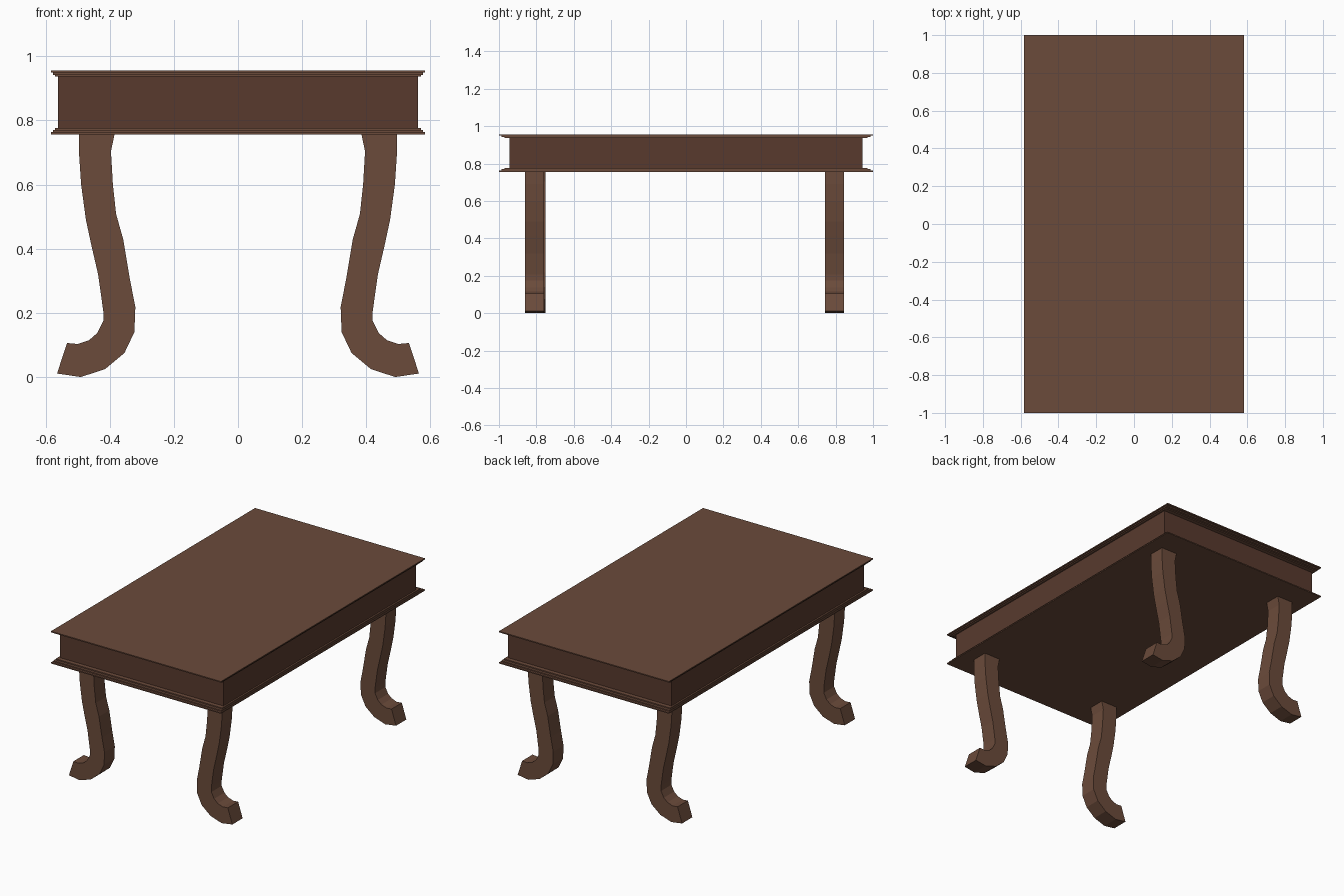
import bpy, bmesh

if "Cube" in bpy.data.objects:
    bpy.data.objects.remove(bpy.data.objects["Cube"])


def material(name, rgb):
    m = bpy.data.materials.new(name)
    m.diffuse_color = (*rgb, 1)
    m.use_nodes = True
    m.node_tree.nodes["Principled BSDF"].inputs["Base Color"].default_value = m.diffuse_color
    return m


wood = material("wood", (0.147, 0.070, 0.043))
dark_wood = material("dark_wood", (0.098, 0.042, 0.027))


def add_object(name, bm, mat):
    bmesh.ops.recalc_face_normals(bm, faces=bm.faces)
    me = bpy.data.meshes.new(name)
    bm.to_mesh(me)
    bm.free()
    me.materials.append(mat)
    ob = bpy.data.objects.new(name, me)
    bpy.context.collection.objects.link(ob)
    return ob


def loft(name, rings, mat):
    """Closed stack of rectangles, each given as (half x, half y, z)."""
    bm = bmesh.new()
    loops = [[bm.verts.new((sx * x, sy * y, z))
              for sx, sy in ((-1, -1), (1, -1), (1, 1), (-1, 1))]
             for x, y, z in rings]
    for a, b in zip(loops, loops[1:]):
        for i in range(4):
            j = (i + 1) % 4
            bm.faces.new((a[i], a[j], b[j], b[i]))
    bm.faces.new(loops[0])
    bm.faces.new(loops[-1])
    return add_object(name, bm, mat)


# Stepped mouldings above and below the apron
loft("table_top", [(0.571, 0.970, 0.936), (0.571, 0.970, 0.942),
                   (0.577, 0.986, 0.942), (0.577, 0.986, 0.949),
                   (0.583, 1.0, 0.949), (0.583, 1.0, 0.956)], wood)
loft("bottom_moulding", [(0.583, 1.0, 0.756), (0.583, 1.0, 0.763),
                         (0.577, 0.986, 0.763), (0.577, 0.986, 0.770),
                         (0.571, 0.970, 0.770), (0.571, 0.970, 0.777)], wood)
# Plain apron box
loft("apron", [(0.561, 0.944, 0.776), (0.561, 0.944, 0.937)], dark_wood)

# Curved leg profile (x, z): outer and inner edges from top to toe
OUTER = [(0.495, 0.765), (0.495, 0.69), (0.489, 0.60), (0.474, 0.49),
         (0.458, 0.415), (0.436, 0.32), (0.420, 0.206), (0.420, 0.174),
         (0.439, 0.137), (0.464, 0.115), (0.499, 0.103), (0.533, 0.106)]
INNER = [(0.383, 0.765), (0.396, 0.704), (0.390, 0.60), (0.380, 0.508),
         (0.358, 0.43), (0.337, 0.305), (0.320, 0.218), (0.323, 0.140),
         (0.354, 0.075), (0.414, 0.025), (0.490, 0.0), (0.564, 0.011)]


def leg(name, side, y0, y1):
    bm = bmesh.new()
    rows = [[bm.verts.new((side * x, y, z))
             for (x, z), y in ((o, y0), (i, y0), (i, y1), (o, y1))]
            for o, i in zip(OUTER, INNER)]
    for a, b in zip(rows, rows[1:]):
        for i in range(4):
            j = (i + 1) % 4
            bm.faces.new((a[i], a[j], b[j], b[i]))
    bm.faces.new(rows[0])
    bm.faces.new(rows[-1])
    add_object(name, bm, wood)


# Four legs, toes turned outwards along x
leg("front_left_leg", -1, -0.851, -0.750)
leg("front_right_leg", 1, -0.861, -0.760)
leg("back_left_leg", -1, 0.743, 0.844)
leg("back_right_leg", 1, 0.743, 0.844)
